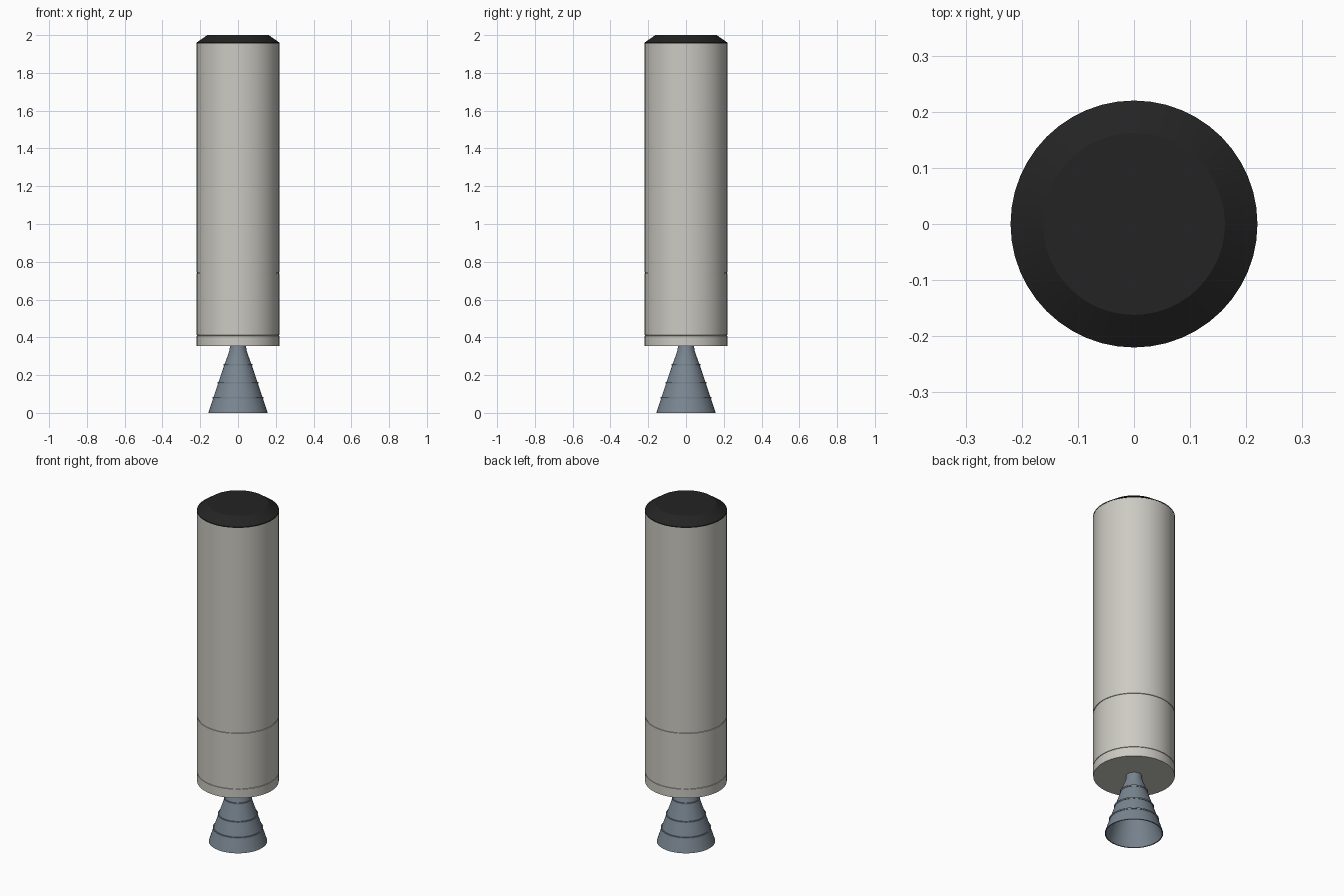
import bpy, math

cube = bpy.data.objects.get("Cube")
if cube:
    bpy.data.objects.remove(cube, do_unlink=True)

SEGMENTS = 48


def make_material(name, rgb):
    mat = bpy.data.materials.new(name)
    mat.use_nodes = True
    color = (*rgb, 1.0)
    mat.diffuse_color = color
    mat.node_tree.nodes["Principled BSDF"].inputs["Base Color"].default_value = color
    return mat


def lathe(name, profile, mat, closed=False):
    """Revolve (radius, height) points listed upward on the outside.
    Open profiles get flat end caps; closed ones form a hollow shell."""
    verts, faces = [], []
    for r, z in profile:
        for i in range(SEGMENTS):
            a = math.tau * i / SEGMENTS
            verts.append((r * math.cos(a), r * math.sin(a), z))
    rows = len(profile)
    for k in range(rows if closed else rows - 1):
        low, high = k * SEGMENTS, (k + 1) % rows * SEGMENTS
        for i in range(SEGMENTS):
            j = (i + 1) % SEGMENTS
            faces.append((low + i, low + j, high + j, high + i))
    if not closed:
        faces.append(tuple(reversed(range(SEGMENTS))))
        faces.append(tuple(range((rows - 1) * SEGMENTS, rows * SEGMENTS)))
    mesh = bpy.data.meshes.new(name)
    mesh.from_pydata(verts, [], faces)
    mesh.materials.append(mat)
    obj = bpy.data.objects.new(name, mesh)
    bpy.context.collection.objects.link(obj)
    bpy.ops.object.select_all(action="DESELECT")
    obj.select_set(True)
    bpy.context.view_layer.objects.active = obj
    bpy.ops.object.shade_smooth_by_angle(angle=math.radians(30))
    return obj


shell = make_material("warm light grey", (0.60, 0.59, 0.54))
black = make_material("matte black", (0.017, 0.017, 0.017))
metal = make_material("blue grey metal", (0.19, 0.235, 0.28))

# Cylindrical stages, separated by very fine grooves
R, GROOVE = 0.219, 0.216
lathe("tank_body", [
    (R, 0.355), (R, 0.408), (GROOVE, 0.409), (GROOVE, 0.411), (R, 0.412),
    (R, 0.738), (GROOVE, 0.739), (GROOVE, 0.743), (R, 0.744), (R, 1.955),
], shell)

# Bevelled top cap
lathe("top_cap", [(0.22, 1.955), (0.22, 1.96), (0.162, 2.0)], black)

# Hollow engine bell: outer wall upward, then inner wall downward
outer = [(0.157, 0.0), (0.131, 0.08), (0.104, 0.16), (0.072, 0.255),
         (0.045, 0.33), (0.042, 0.36)]
inner = [(r - 0.006, z) for r, z in reversed(outer)]
lathe("engine_bell", outer + inner, metal, closed=True)

# Raised bands around the bell
for n, (r, z) in enumerate(outer[1:4]):
    lathe(f"bell_band_{n + 1}", [
        (r - 0.003, z - 0.004), (r + 0.004, z - 0.004),
        (r + 0.004, z + 0.004), (r - 0.003, z + 0.004),
    ], metal, closed=True)
